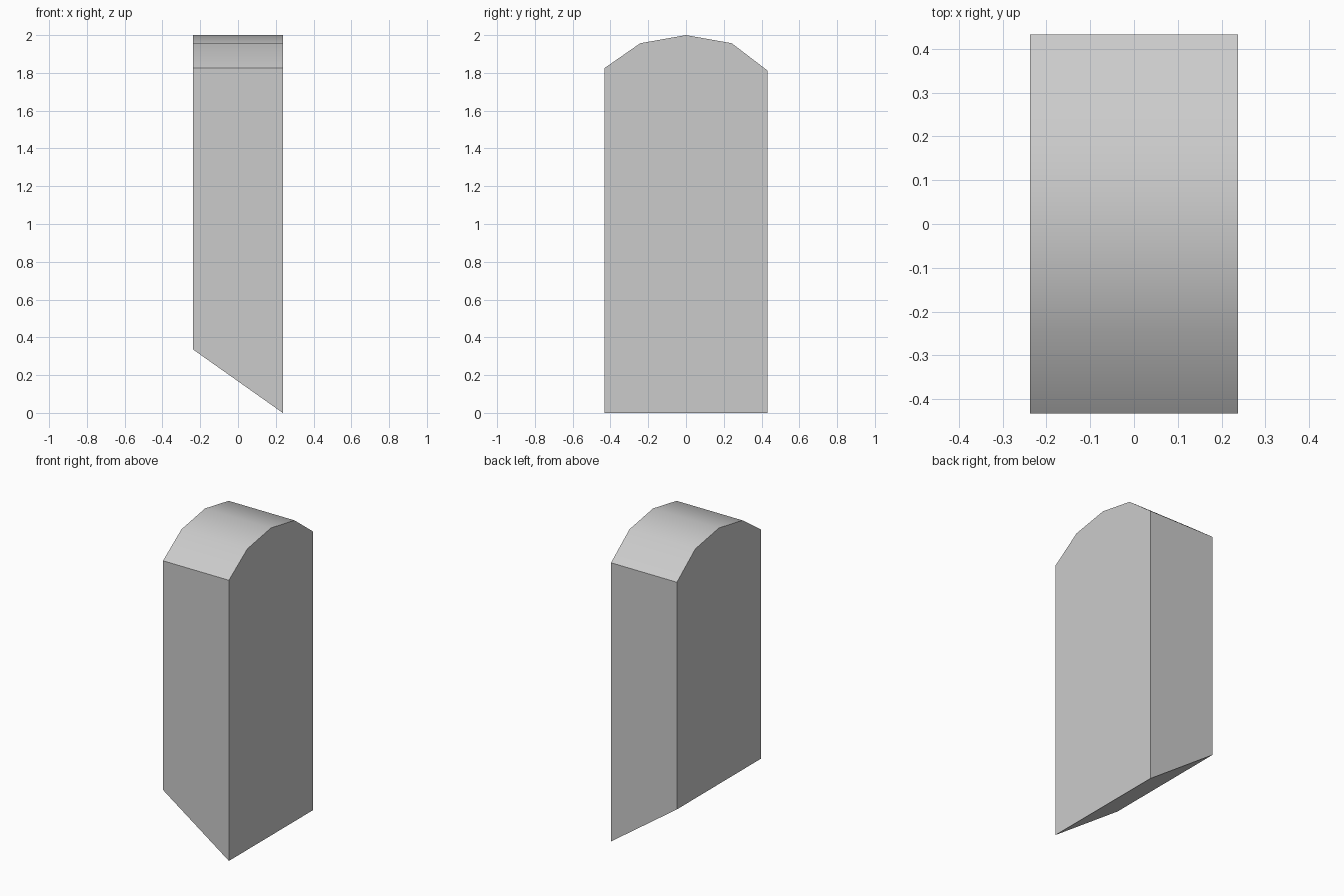
import bpy, bmesh, math
from mathutils import Vector

if "Cube" in bpy.data.objects:
    bpy.data.objects.remove(bpy.data.objects["Cube"])

HALF_X = 0.237
SLANT = 0.335  # rise of the sloping base on the left side

# Arched slab outline in the y-z plane
profile = [(-0.432, 0), (0.432, 0), (0.432, 1.812), (0.242, 1.957),
           (0, 2.0), (-0.242, 1.957), (-0.432, 1.825)]

# Extrude the outline across x
bm = bmesh.new()
face = bm.faces.new([bm.verts.new((-HALF_X, y, z)) for y, z in profile])
ext = bmesh.ops.extrude_face_region(bm, geom=[face], use_keep_orig=True)
moved = [v for v in ext["geom"] if isinstance(v, bmesh.types.BMVert)]
bmesh.ops.translate(bm, verts=moved, vec=Vector((2 * HALF_X, 0, 0)))

# Slope the base up towards -x
for v in bm.verts:
    if v.co.z < 0.01 and v.co.x < 0:
        v.co.z = SLANT
bmesh.ops.recalc_face_normals(bm, faces=bm.faces)

mesh = bpy.data.meshes.new("arched_slab")
bm.to_mesh(mesh)
bm.free()
slab = bpy.data.objects.new("arched_slab", mesh)
bpy.context.collection.objects.link(slab)

# Smooth arch, crisp outer edges
bpy.context.view_layer.objects.active = slab
slab.select_set(True)
bpy.ops.object.shade_smooth_by_angle(angle=math.radians(30))
